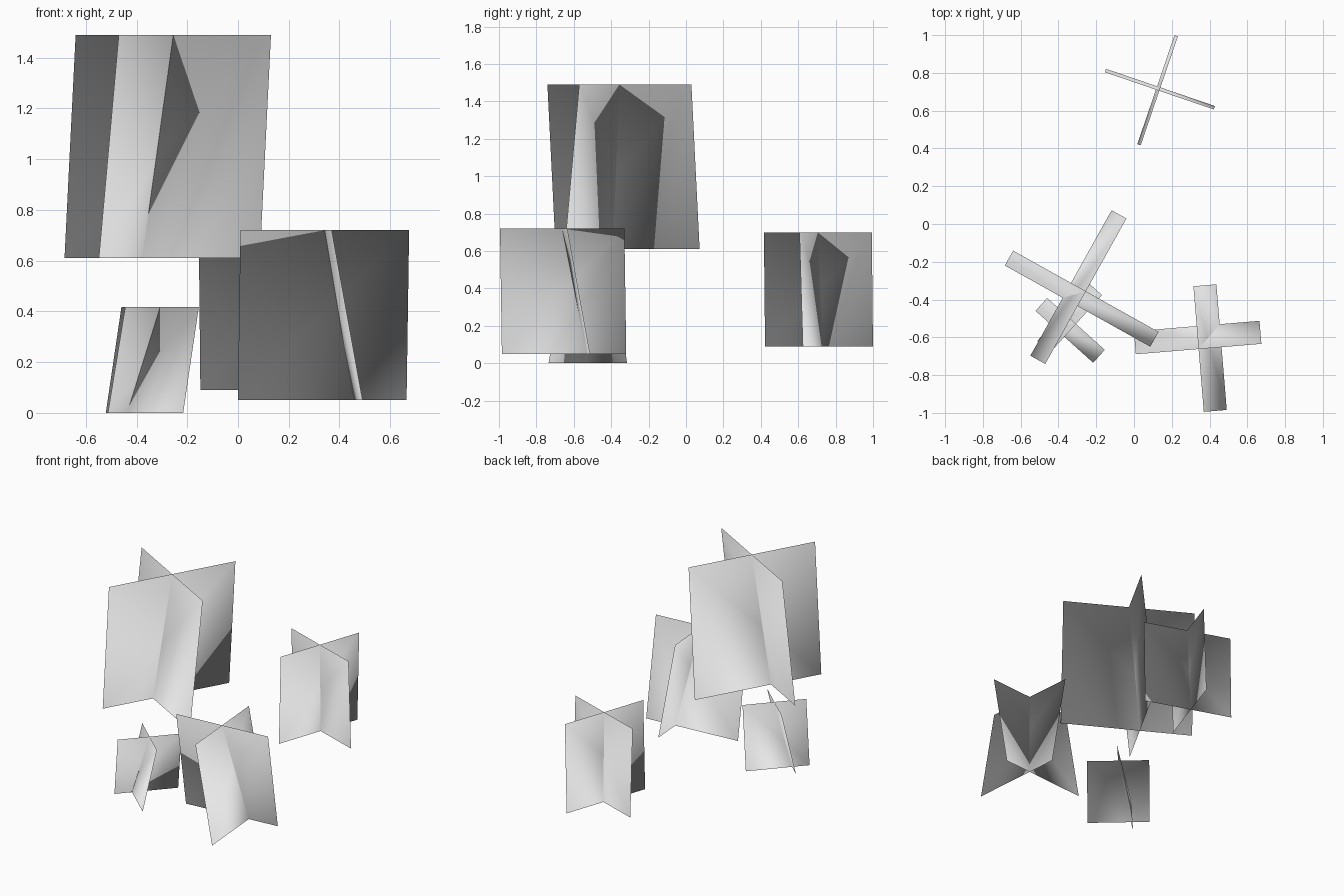
import bpy
from mathutils import Vector

cube = bpy.data.objects.get("Cube")
if cube:
    bpy.data.objects.remove(cube, do_unlink=True)

# One plain light grey for every card
grey = bpy.data.materials.new("light_grey")
grey.use_nodes = True
colour = (0.8, 0.8, 0.8, 1)
grey.diffuse_color = colour
grey.node_tree.nodes["Principled BSDF"].inputs["Base Color"].default_value = colour

# Outward share of the soft foliage normals at the foot and tip of a card
FOOT_SPREAD, TIP_SPREAD = 0.85, 0.28


def side(v):
    """Quarter turn about z."""
    return Vector((-v.y, v.x, 0))


def foliage_normal(corner, axis, spread):
    """Normal fanning out from the clump axis and up."""
    normal = corner - axis
    normal.z = 0
    normal = normal.normalized() * spread
    normal.z = (1 - spread ** 2) ** 0.5
    return normal


def card(name, axis, edge, lean, low, high):
    """Single-sided sheet hung from the clump axis at its top and leaning sideways."""
    top = Vector((axis.x, axis.y, high))
    bottom = axis - side(edge).normalized() * lean
    bottom.z = low
    half = edge / 2
    corners = [bottom - half, bottom + half, top + half, top - half]
    spreads = [FOOT_SPREAD, FOOT_SPREAD, TIP_SPREAD, TIP_SPREAD]
    mesh = bpy.data.meshes.new(name)
    mesh.from_pydata(corners, [], [(0, 1, 2, 3)])
    mesh.materials.append(grey)
    mesh.shade_smooth()
    mesh.normals_split_custom_set_from_vertices(
        [foliage_normal(c, axis, s) for c, s in zip(corners, spreads)])
    bpy.context.collection.objects.link(bpy.data.objects.new(name, mesh))


def clump(name, centre, edge, low, high, leans):
    """Two sheets crossing at right angles."""
    axis, first = Vector((*centre, 0)), Vector((*edge, 0))
    for label, direction, lean in zip(("wide", "cross"), (first, side(first)), leans):
        card(f"{name}_{label}_card", axis, direction, lean, low, high)


# Four leaning clumps of crossed cards
clump("tall_clump", (-0.255, -0.356), (0.77, -0.43), 0.61, 1.49, (0.09, -0.09))
clump("back_clump", (0.134, 0.705), (0.577, -0.197), 0.09, 0.70, (-0.019, -0.019))
clump("front_clump", (0.342, -0.662), (0.665, 0.055), 0.05, 0.72, (-0.122, 0.122))
clump("small_clump", (-0.307, -0.529), (0.305, -0.275), 0.0, 0.417, (0.092, -0.092))
